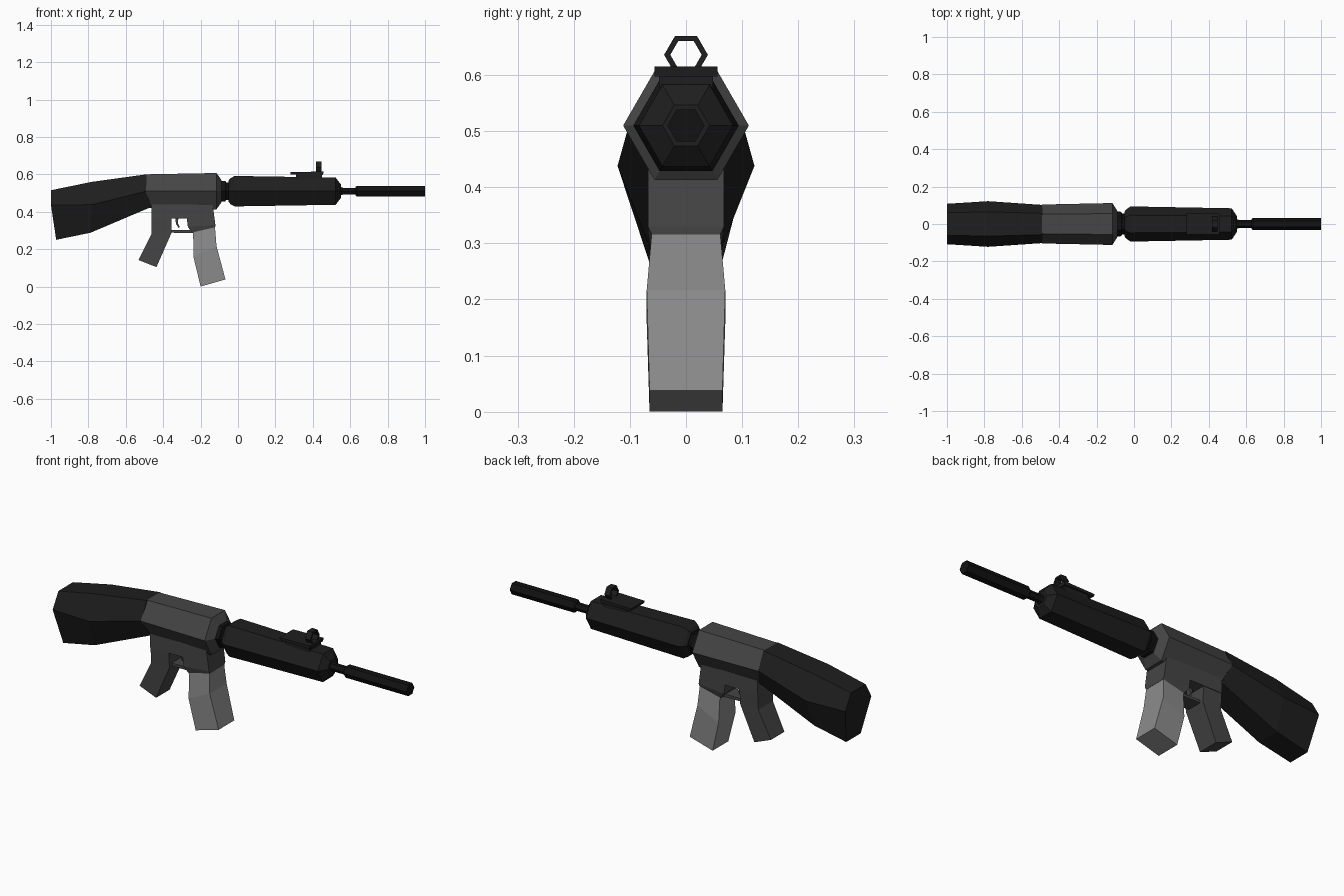
import bpy, bmesh, math

if "Cube" in bpy.data.objects:
    bpy.data.objects.remove(bpy.data.objects["Cube"])

AXIS_Z = 0.51  # height of the barrel line


def material(name, v):
    m = bpy.data.materials.new(name)
    m.diffuse_color = (v, v, v, 1)
    m.use_nodes = True
    m.node_tree.nodes["Principled BSDF"].inputs["Base Color"].default_value = m.diffuse_color
    return m


BLACK = material("black", 0.006)
DARK = material("dark", 0.013)
GREY = material("grey", 0.06)
LIGHT = material("light_grey", 0.26)


def loft(name, rings, mat, closed=False):
    """Skin matching rings of points; cap the ends, or join last to first."""
    bm = bmesh.new()
    vs = [[bm.verts.new(p) for p in r] for r in rings]
    n = len(vs[0])
    pairs = list(zip(vs, vs[1:])) + ([(vs[-1], vs[0])] if closed else [])
    for a, b in pairs:
        for i in range(n):
            j = (i + 1) % n
            bm.faces.new((a[i], a[j], b[j], b[i]))
    if not closed:
        bm.faces.new(vs[0])
        bm.faces.new(vs[-1])
    bmesh.ops.recalc_face_normals(bm, faces=bm.faces)
    me = bpy.data.meshes.new(name)
    bm.to_mesh(me)
    bm.free()
    me.materials.append(mat)
    ob = bpy.data.objects.new(name, me)
    bpy.context.collection.objects.link(ob)
    return ob


def hexagon(x, r, z=AXIS_Z):
    """Hexagon facing x with its corners out to the sides."""
    return [(x, r * math.cos(i * math.pi / 3), z + r * math.sin(i * math.pi / 3))
            for i in range(6)]


def hex_tube(name, stations, mat):
    return loft(name, [hexagon(x, r) for x, r in stations], mat)


def stock_ring(top, mid, low):
    """Six-sided section from three (x, z, half width) levels."""
    side = [top, mid, low]
    return ([(x, w, z) for x, z, w in side]
            + [(x, -w, z) for x, z, w in reversed(side)])


def slab_ring(back, front, w, wf=None):
    """Four-sided section between a back and a front (x, z) point."""
    wf = wf or w
    return [(back[0], -w, back[1]), (front[0], -wf, front[1]),
            (front[0], wf, front[1]), (back[0], w, back[1])]


def prism(name, profile, w, mat):
    """Side profile in x, z extruded to both sides."""
    return loft(name, [[(x, s * w, z) for x, z in profile] for s in (-1, 1)], mat)


# Shoulder stock
loft("stock", [
    stock_ring((-1.0, 0.515, 0.06), (-1.0, 0.435, 0.108), (-0.972, 0.25, 0.06)),
    stock_ring((-0.78, 0.56, 0.065), (-0.78, 0.438, 0.122), (-0.788, 0.288, 0.062)),
    stock_ring((-0.49, 0.60, 0.057), (-0.49, 0.51, 0.102), (-0.465, 0.425, 0.06)),
], DARK)

# Upper receiver and the neck in front of it
hex_tube("upper_receiver", [(-0.492, 0.104), (-0.115, 0.112), (-0.087, 0.066)], GREY)
hex_tube("neck", [(-0.10, 0.064), (-0.068, 0.064), (-0.064, 0.055), (-0.03, 0.055)], BLACK)

# Handguard, barrel and muzzle tube
hex_tube("handguard", [(-0.052, 0.064), (-0.04, 0.08), (-0.018, 0.094),
                       (0.522, 0.084), (0.55, 0.042)], DARK)
hex_tube("barrel", [(0.54, 0.03), (0.562, 0.021), (0.64, 0.021)], BLACK)
hex_tube("muzzle_tube", [(0.628, 0.026), (0.636, 0.033), (1.0, 0.033)], BLACK)

# Lower receiver and magazine well
prism("lower_receiver", [(-0.462, 0.44), (-0.462, 0.365), (-0.25, 0.365),
                         (-0.132, 0.365), (-0.135, 0.44)], 0.068, GREY)
loft("magazine_well", [
    slab_ring((-0.278, 0.40), (-0.133, 0.42), 0.068),
    slab_ring((-0.268, 0.318), (-0.121, 0.33), 0.068),
    slab_ring((-0.243, 0.286), (-0.122, 0.316), 0.061),
], GREY)

# Pistol grip
loft("pistol_grip", [
    slab_ring((-0.462, 0.40), (-0.356, 0.40), 0.067),
    slab_ring((-0.462, 0.283), (-0.356, 0.286), 0.06),
    slab_ring((-0.532, 0.142), (-0.436, 0.104), 0.056),
], GREY)

# Trigger guard and trigger
prism("trigger_guard", [(-0.37, 0.302), (-0.36, 0.288), (-0.24, 0.286),
                        (-0.25, 0.302)], 0.04, GREY)
prism("trigger", [(-0.335, 0.37), (-0.332, 0.335), (-0.316, 0.312),
                  (-0.312, 0.318), (-0.322, 0.34), (-0.318, 0.37)], 0.012, GREY)

# Magazine
loft("magazine", [
    slab_ring((-0.24, 0.31), (-0.124, 0.33), 0.06),
    slab_ring((-0.238, 0.158), (-0.115, 0.217), 0.07),
    slab_ring((-0.2, 0.0), (-0.067, 0.038), 0.065),
], LIGHT)

# Sight rail: plate with a narrower foot
prism("rail_plate", [(0.28, 0.612), (0.282, 0.6), (0.455, 0.597),
                     (0.457, 0.615)], 0.056, DARK)
prism("rail_foot", [(0.31, 0.602), (0.31, 0.575), (0.448, 0.575),
                    (0.448, 0.602)], 0.048, DARK)

# Hexagonal front sight ring
loft("front_sight_ring", [hexagon(x, r, 0.636) for x, r in
                          ((0.416, 0.039), (0.447, 0.039),
                           (0.447, 0.028), (0.416, 0.028))], DARK, closed=True)
